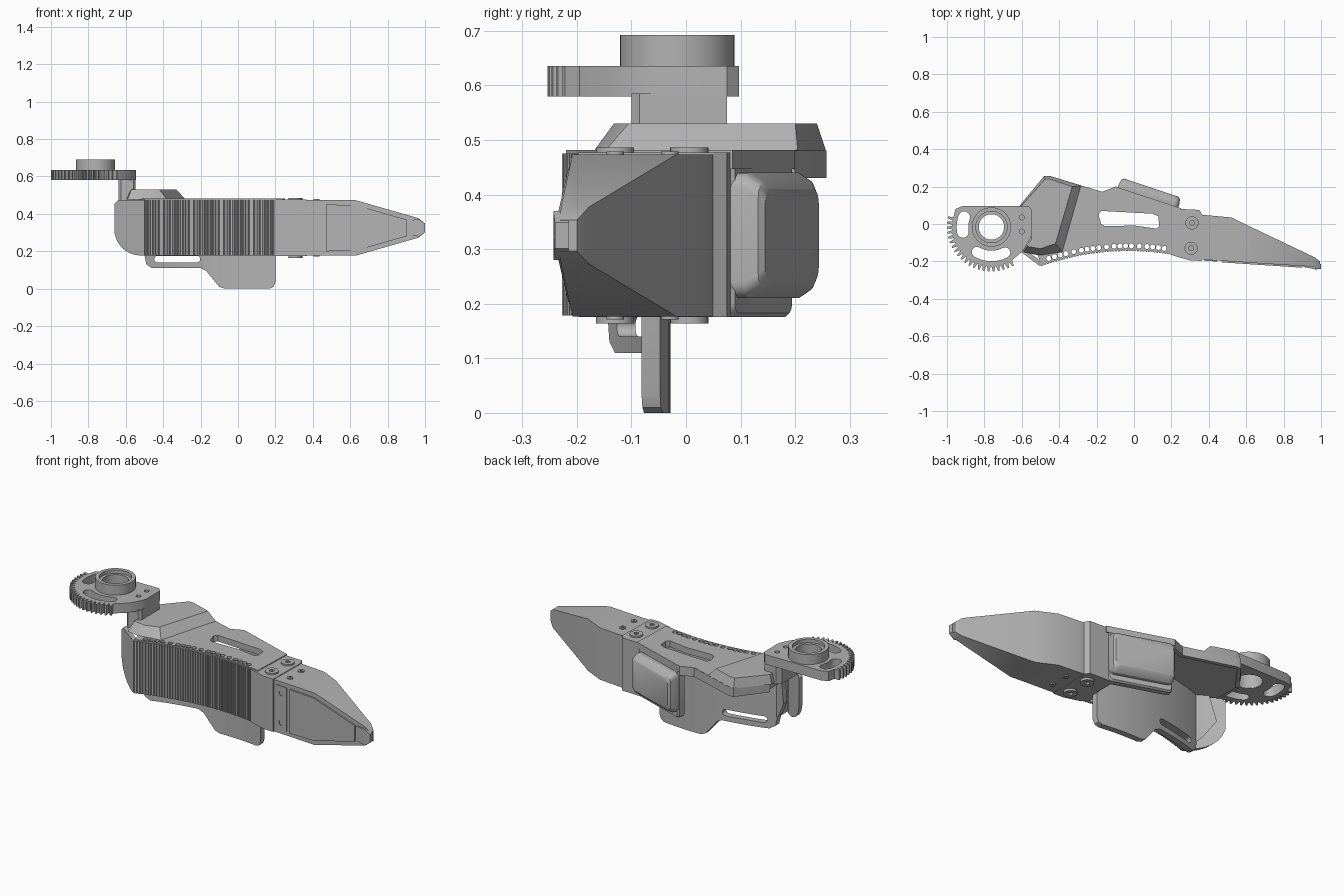
import bpy, bmesh, math
from math import sin, cos, pi, radians
from mathutils import Vector

cube = bpy.data.objects.get("Cube")
if cube:
    bpy.data.objects.remove(cube, do_unlink=True)

grey = bpy.data.materials.new("plain grey")
grey.use_nodes = True
grey.diffuse_color = (0.45, 0.45, 0.45, 1)
grey.node_tree.nodes["Principled BSDF"].inputs["Base Color"].default_value = (0.45, 0.45, 0.45, 1)
MID = 0.325  # middle height of the finger


def finish(name, bm):
    """Turn a bmesh into a named, shaded object."""
    bmesh.ops.remove_doubles(bm, verts=bm.verts, dist=1e-5)
    bmesh.ops.recalc_face_normals(bm, faces=bm.faces)
    mesh = bpy.data.meshes.new(name)
    bm.to_mesh(mesh)
    bm.free()
    mesh.materials.clear()
    mesh.materials.append(grey)
    ob = bpy.data.objects.new(name, mesh)
    bpy.context.scene.collection.objects.link(ob)
    bpy.ops.object.select_all(action="DESELECT")
    ob.select_set(True)
    bpy.context.view_layer.objects.active = ob
    bpy.ops.object.shade_smooth_by_angle(angle=radians(30))
    return ob


def extrude(name, loops, z0, z1, place=None, cuts=()):
    """Extrude an outline with holes, then optionally slice and re-place it."""
    cu = bpy.data.curves.new(name, "CURVE")
    cu.dimensions = "2D"
    cu.fill_mode = "BOTH"
    cu.extrude = (z1 - z0) / 2
    for loop in loops:
        sp = cu.splines.new("POLY")
        sp.points.add(len(loop) - 1)
        for p, co in zip(sp.points, loop):
            p.co = (co[0], co[1], 0, 1)
        sp.use_cyclic_u = True
    tmp = bpy.data.objects.new(name + " outline", cu)
    bpy.context.scene.collection.objects.link(tmp)
    bpy.context.view_layer.update()
    mesh = bpy.data.meshes.new_from_object(tmp.evaluated_get(bpy.context.evaluated_depsgraph_get()))
    bm = bmesh.new()
    bm.from_mesh(mesh)
    bpy.data.objects.remove(tmp, do_unlink=True)
    bpy.data.curves.remove(cu)
    bpy.data.meshes.remove(mesh)
    bmesh.ops.remove_doubles(bm, verts=bm.verts, dist=1e-5)
    for x in cuts:
        bmesh.ops.bisect_plane(bm, geom=bm.verts[:] + bm.edges[:] + bm.faces[:],
                               plane_co=(x, 0, 0), plane_no=(1, 0, 0))
    for v in bm.verts:
        v.co.z += (z0 + z1) / 2
        if place:
            v.co = place(*v.co)
    return finish(name, bm)


def loft(name, sections):
    """Skin closed sections of equal point count and cap both ends."""
    bm = bmesh.new()
    rows = [[bm.verts.new(p) for p in s] for s in sections]
    n = len(rows[0])
    for a, b in zip(rows, rows[1:]):
        for i in range(n):
            j = (i + 1) % n
            bm.faces.new((a[i], a[j], b[j], b[i]))
    bm.faces.new(rows[0])
    bm.faces.new(rows[-1])
    return finish(name, bm)


def ring(cx, cy, r, n=32):
    return [(cx + r * cos(2 * pi * i / n), cy + r * sin(2 * pi * i / n)) for i in range(n)]


def stroke(path, r, n=8):
    """Rounded slot outline around a path."""
    P = [Vector(p) for p in path]
    ang = []
    for i in range(len(P)):
        d = P[min(i + 1, len(P) - 1)] - P[max(i - 1, 0)]
        ang.append(math.atan2(d.y, d.x))
    spots = [(p, a - pi / 2) for p, a in zip(P, ang)]
    spots += [(P[-1], ang[-1] - pi / 2 + pi * k / n) for k in range(1, n)]
    spots += [(p, a + pi / 2) for p, a in reversed(list(zip(P, ang)))]
    spots += [(P[0], ang[0] + pi / 2 + pi * k / n) for k in range(1, n)]
    return [(p.x + r * cos(a), p.y + r * sin(a)) for p, a in spots]


def pad_y(x):
    """Front surface of the concave grip, curling back at its outer end."""
    if x < -0.5:
        return -0.227 + 0.75 * (-0.5 - x)
    return -0.145 - 0.37 * (x + 0.03) ** 2


def span(a, b, n):
    return [a + (b - a) * i / n for i in range(n + 1)]


# Ribbed grip pad with rounded lower outer corner
columns = [(x, 0) for x in span(-0.66, -0.515, 10)]
ribs = 48
for i in range(ribs):
    x = -0.5 + 0.7 * i / ribs
    columns += [(x, 0), (x + 0.002, 0.006), (x + 0.005, 0.006), (x + 0.007, 0)]
columns += [(0.21, 0), (0.25, 0)]
sections = []
for x, dip in columns:
    low = 0.178
    if x < -0.52:
        low += 0.142 - math.sqrt(max(0, 0.142 ** 2 - (x + 0.52) ** 2))
    top = 0.475 - 0.02 * max(0, (-0.64 - x) / 0.02)
    y, back = pad_y(x) + dip, pad_y(x) + (0.03 if x < -0.5 else 0.012)
    sections.append([(x, y, low), (x, y, top), (x, back, top), (x, back, low)])
loft("grip_pad", sections)

# Rows of drilled holes shared by the cover and the grip core
holes = []
for g in (-0.41, -0.235, -0.06, 0.115):
    holes += [ring(x, pad_y(x) + 0.028, 0.0135, 14) for x in span(g - 0.046, g + 0.046, 3)]
for x in (-0.322, -0.147, 0.028):
    holes.append(ring(x, pad_y(x) + 0.028, 0.013, 14))
front = [(x, pad_y(x) + 0.007) for x in span(-0.5, 0.24, 24)]
extrude("grip_core", [front + [(x, y + 0.077) for x, y in reversed(front)]] + holes, 0.178, 0.46)

# Top cover with window
outline = front + [(0.25, 0.085), (-0.1, 0.2), (-0.17, 0.17), (-0.45, 0.255), (-0.48, 0.255),
                   (-0.6, 0.1), (-0.6, -0.06), (-0.52, -0.14)]
window = [(-0.19, 0.05), (-0.175, 0.07), (0.1, 0.055), (0.13, 0.04), (0.135, -0.01),
          (0.12, -0.025), (0.0, -0.008), (-0.155, -0.012), (-0.175, 0.0)]
extrude("top_cover", [outline, window] + holes, 0.447, 0.482)

# Raised part of the cover, sloping down to the grip
base = [(-0.61, 0.1), (-0.48, 0.257), (-0.45, 0.257), (-0.28, 0.205), (-0.38, -0.15), (-0.5, -0.17), (-0.59, -0.15)]
roof = [(-0.6, 0.1), (-0.475, 0.24), (-0.45, 0.24), (-0.33, 0.2), (-0.42, -0.105), (-0.5, -0.132), (-0.57, -0.12)]
loft("raised_cover", [[(x, y, 0.478) for x, y in base], [(x, y, 0.53) for x, y in roof]])

# Lip hanging from the rear edge of the cover
edge = [(-0.6, 0.1), (-0.48, 0.257), (-0.45, 0.257), (-0.17, 0.172), (-0.1, 0.2)]
inner = [(-0.58, 0.09), (-0.475, 0.235), (-0.45, 0.235), (-0.17, 0.15), (-0.1, 0.175)]
extrude("rear_lip", [edge + inner[::-1]], 0.43, 0.481)

# Curved back sheet with hanging tongue and slotted strap
sheet = [(-0.5, 0.18), (-0.49, 0.13), (-0.46, 0.11), (-0.2, 0.11), (-0.17, 0.095), (-0.1, 0.01), (-0.07, 0),
         (0.17, 0), (0.19, 0.01), (0.2, 0.035), (0.2, 0.45), (-0.55, 0.45), (-0.58, 0.3), (-0.52, 0.2)]
extrude("back_sheet", [sheet, stroke([(-0.43, 0.158), (-0.22, 0.158)], 0.018)], -0.017, 0.017,
        lambda x, y, h: (x, pad_y(x) + 0.1 + h, y), span(-0.53, 0.17, 20))

# Rear wall and cushion, tilted to follow the cover
tilt = radians(-18.5)


def rear_section(half_w, half_h, r, out):
    """Rounded rectangle parallel to the rear wall at a given offset."""
    pts = []
    for k, (sx, sz) in enumerate([(1, 1), (-1, 1), (-1, -1), (1, -1)]):
        for i in range(7):
            a = pi / 2 * (k + i / 6)
            u = sx * (half_w - r) + r * cos(a)
            w = sz * (half_h - r) + r * sin(a)
            pts.append((0.075 + u * cos(tilt) - out * sin(tilt),
                        0.142 + u * sin(tilt) + out * cos(tilt), MID + w))
    return pts


loft("rear_wall", [rear_section(0.172, 0.149, 0.02, -0.04), rear_section(0.172, 0.149, 0.02, -0.01),
                   rear_section(0.165, 0.142, 0.02, 0)])
loft("rear_cushion", [rear_section(0.17, 0.115, 0.03, -0.01), rear_section(0.17, 0.115, 0.03, 0.02),
                      rear_section(0.165, 0.1, 0.03, 0.045), rear_section(0.155, 0.085, 0.03, 0.055)])

# Knuckle block joining grip and fingertip
extrude("knuckle", [[(0.2, -0.165), (0.24, -0.178), (0.3, -0.195), (0.36, -0.197), (0.365, 0.05),
                     (0.35, 0.075), (0.2, 0.083)]], 0.176, 0.477)

# Fingertip, tapering to a point
sections = []
for x, y0, y1, h in [(0.355, -0.19, 0.05, 0.148), (0.52, -0.2, 0.035, 0.148), (0.63, -0.208, -0.018, 0.148),
                     (0.965, -0.229, -0.178, 0.052), (0.995, -0.231, -0.2, 0.028)]:
    sections.append([(x, y0, MID - h), (x, y0, MID + h), (x, y1, MID + h), (x, y1, MID - h)])
loft("fingertip", sections)

# Contact plate, nail and hinge strip on the fingertip front
def tip_face(x, y, h):
    return (x, -0.19 - 0.066 * (x - 0.36) - h, y)


half = [(0.47, 0.125), (0.63, 0.122), (0.9, 0.045)]
plate = [(x, MID + h) for x, h in half] + [(x, MID - h) for x, h in reversed(half)]
extrude("contact_plate", [plate], -0.002, 0.008, tip_face)
extrude("hinge_strip", [[(0.375, 0.2), (0.445, 0.2), (0.445, 0.45), (0.375, 0.45)],
                        ring(0.41, 0.24, 0.014, 16), ring(0.41, 0.41, 0.014, 16)], -0.002, 0.005, tip_face)
loft("tip_nail", [[(x, y, MID - h), (x, y, MID + h), (x, -0.215, MID + h), (x, -0.215, MID - h)]
                  for x, y, h in [(0.905, -0.229, 0.042), (0.97, -0.243, 0.045), (1.0, -0.24, 0.024)]])

# Screws on both sides of the knuckle and fingertip
for side, s in (("top", 1), ("bottom", -1)):
    for i, (x, y, r, t) in enumerate([(0.31, 0.006, 0.035, 0.161), (0.305, -0.13, 0.035, 0.161),
                                      (0.42, -0.03, 0.016, 0.154), (0.42, -0.13, 0.016, 0.154)]):
        z0, z1 = sorted((MID + s * 0.145, MID + s * t))
        extrude(f"{side}_screw_{i + 1}", [ring(x, y, r), ring(x, y, r * 0.4, 6)], z0, z1)

# Toothed drive sector with arc pockets
CX, CY = -0.762, -0.016
sector = [(-0.59, -0.14), (-0.555, -0.08), (-0.545, -0.05), (-0.545, 0.075), (-0.565, 0.097),
          (-0.92, 0.095), (-0.955, 0.08)]
teeth = 21
for i in range(teeth):
    for f, r in ((0, 0.21), (0.25, 0.238), (0.55, 0.238), (0.8, 0.21)):
        a = radians(165 + 138 * (i + f) / teeth)
        sector.append((CX + r * cos(a), CY + r * sin(a)))


def arc(a0, a1, r):
    return [(CX + r * cos(radians(a)), CY + r * sin(radians(a))) for a in span(a0, a1, 10)]


extrude("drive_sector", [sector, ring(CX, CY, 0.07, 40), stroke(arc(160, 190, 0.155), 0.031),
                         stroke(arc(240, 298, 0.155), 0.028), ring(-0.6, 0.035, 0.013, 16),
                         ring(-0.6, -0.04, 0.013, 16)], 0.58, 0.635)

# Bearing boss with stepped bore
extrude("bearing_boss", [ring(CX, CY, 0.105, 48), ring(CX, CY, 0.084, 40)], 0.62, 0.692)
extrude("bearing_seat", [ring(CX, CY, 0.09, 48), ring(CX, CY, 0.068, 40)], 0.582, 0.672)

# Neck carrying the drive sector
extrude("neck", [[(-0.64, -0.085), (-0.625, -0.1), (-0.56, -0.1), (-0.547, -0.085), (-0.547, 0.075),
                  (-0.62, 0.075), (-0.64, 0.05)]], 0.47, 0.585)
